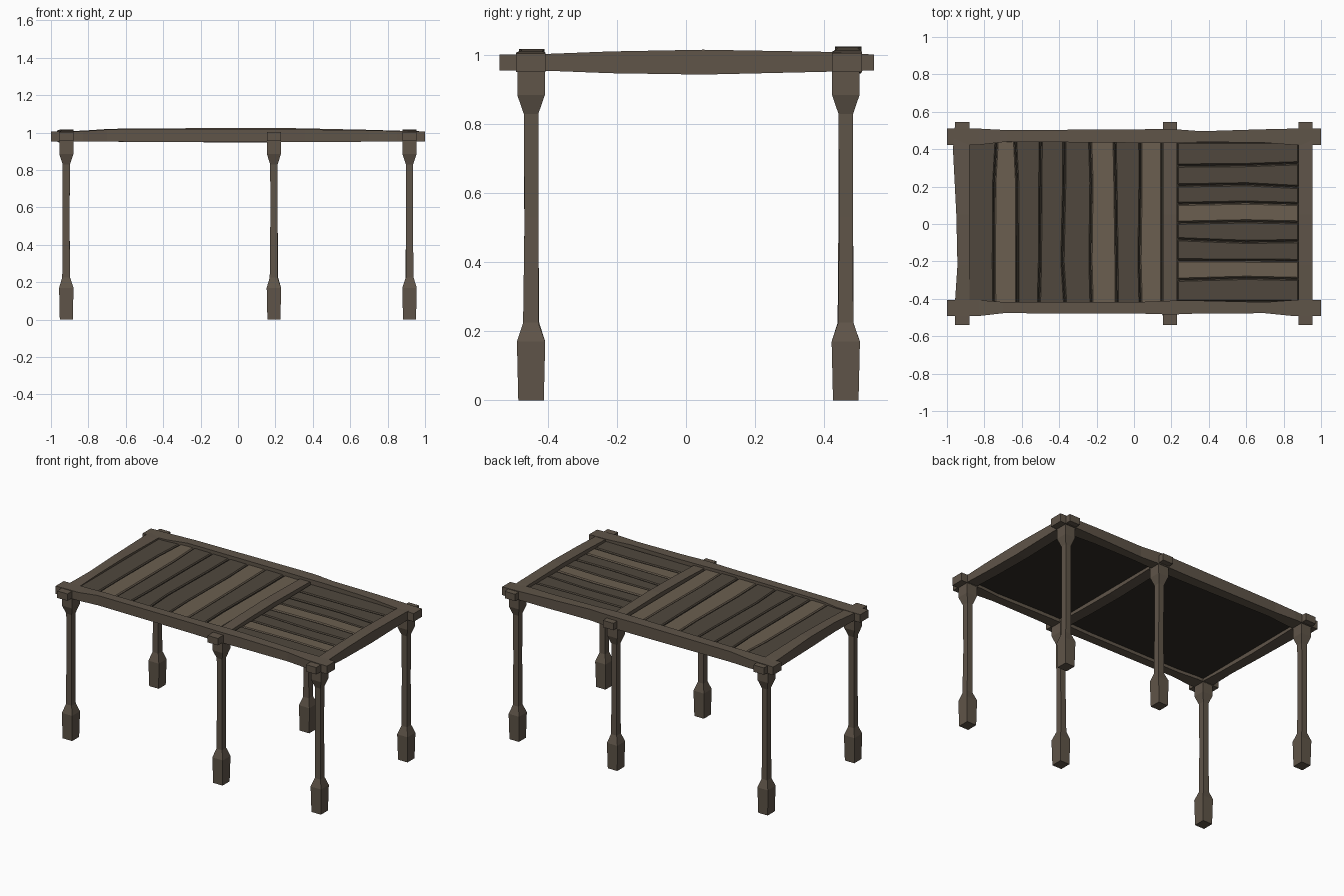
import bpy, random

if "Cube" in bpy.data.objects:
    bpy.data.objects.remove(bpy.data.objects["Cube"])
random.seed(4)


def mat(name, col):
    m = bpy.data.materials.new(name)
    m.diffuse_color = (*col, 1)
    m.use_nodes = True
    m.node_tree.nodes["Principled BSDF"].inputs["Base Color"].default_value = m.diffuse_color
    return m


FRAME = mat("frame_wood", (0.115, 0.09, 0.066))
LIGHT = mat("light_wood", (0.145, 0.113, 0.08))
DARK = mat("dark_wood", (0.08, 0.064, 0.047))
UNDER = mat("underside_wood", (0.03, 0.025, 0.018))


def loft(name, axis, sections, material, bevel=0.0):
    """Rectangular sections (t, lo_a, hi_a, lo_b, hi_b) joined along an axis."""
    place = {'X': lambda t, a, b: (t, a, b),
             'Y': lambda t, a, b: (a, t, b),
             'Z': lambda t, a, b: (a, b, t)}[axis]
    verts, faces = [], []
    for t, a0, a1, b0, b1 in sections:
        verts += [place(t, a0, b0), place(t, a1, b0), place(t, a1, b1), place(t, a0, b1)]
    for i in range(0, len(verts) - 4, 4):
        for k in range(4):
            n = (k + 1) % 4
            faces.append((i + k, i + n, i + 4 + n, i + 4 + k))
    e = len(verts) - 4
    faces += [(3, 2, 1, 0), (e, e + 1, e + 2, e + 3)]
    if axis == 'Y':
        faces = [f[::-1] for f in faces]
    me = bpy.data.meshes.new(name)
    me.from_pydata(verts, [], faces)
    me.materials.append(material)
    ob = bpy.data.objects.new(name, me)
    bpy.context.collection.objects.link(ob)
    if bevel:
        mod = ob.modifiers.new("bevel", 'BEVEL')
        mod.width, mod.segments = bevel, 1
    return ob


# Six posts with thick feet and heads
PROFILE = [(0, .037), (.17, .041), (.225, .022), (.53, .020),
           (.83, .021), (.885, .040), (.96, .040)]
POST_X = {"left": -.918, "middle": .192, "right": .917}
for xn, x in POST_X.items():
    for yn, y in (("front", -.449), ("back", .463)):
        secs = []
        for z, r in PROFILE:
            d = random.uniform(-.002, .002) if .2 < z < .8 else 0
            rx = r * .94
            secs.append((z, x + d - rx, x + d + rx, y - d - r, y - d + r))
        loft(f"{yn}_{xn}_post", 'Z', secs, FRAME)

# Long side rails, slightly crooked and bowed upward
loft("front_rail", 'X', [
    (-1, -.492, -.407, .952, 1.005), (-.83, -.492, -.407, .952, 1.007),
    (-.70, -.477, -.417, .951, 1.016), (0, -.478, -.418, .949, 1.018),
    (.20, -.484, -.41, .949, 1.018), (.36, -.478, -.41, .949, 1.016),
    (.70, -.477, -.418, .951, 1.012), (.85, -.492, -.407, .952, 1.008),
    (1, -.492, -.407, .952, 1.005)], FRAME)
loft("back_rail", 'X', [
    (-1, .423, .51, .952, 1.006), (-.83, .423, .51, .952, 1.010),
    (-.68, .440, .502, .951, 1.020), (0, .434, .506, .947, 1.025),
    (.20, .432, .508, .948, 1.025), (.36, .438, .496, .949, 1.022),
    (.68, .436, .506, .951, 1.015), (.85, .423, .51, .952, 1.010),
    (1, .423, .51, .952, 1.006)], FRAME)

# Cross beams poking out past the rails
for xn, x in POST_X.items():
    b = .012 if xn == "left" else 0
    loft(f"{xn}_cross_beam", 'Y', [
        (-.54, x - .038, x + .038, .956, 1.002),
        (-.40, x - .038, x + .038, .955, 1.004),
        (-.22, x - .038 + b, x + .038, .948, 1.011),
        (.05, x - .038 + b / 2, x + .038, .944, 1.016),
        (.40, x - .038 - b, x + .038, .952, 1.010),
        (.545, x - .038, x + .038, .956, 1.002)], FRAME)

# Backing panels below the planks
loft("large_backing_panel", 'X', [(-.90, -.43, .45, .972, .985), (.17, -.43, .45, .972, .985)], UNDER)
loft("small_backing_panel", 'X', [(.21, -.43, .45, .972, .980), (.90, -.43, .45, .972, .980)], UNDER)


def planks(name, axis, edges, lights, stations, top):
    """Uneven planks between the edge positions, kinked at the stations."""
    lines = [[e + (random.uniform(-.009, .009) if 0 < i < len(edges) - 1 else 0)
              for _ in stations] for i, e in enumerate(edges)]
    for i in range(len(edges) - 1):
        h = top + random.uniform(-.002, .002)
        secs = [(t, lines[i][k] + .003, lines[i + 1][k] - .003, .976, h)
                for k, t in enumerate(stations)]
        loft(f"{name}_{i + 1}", axis, secs, LIGHT if i in lights else DARK, .006)


# Large bay: planks across; small bay: planks lengthwise
planks("cross_plank", 'Y', [-.895, -.742, -.63, -.505, -.375, -.227, -.1, .028, .15],
       (1, 5, 7), (-.425, -.2, .22, .445), 1.0)
planks("long_plank", 'X', [-.415, -.29, -.195, -.09, .012, .11, .205, .32, .44],
       (1, 4), (.232, .6, .88), .992)
